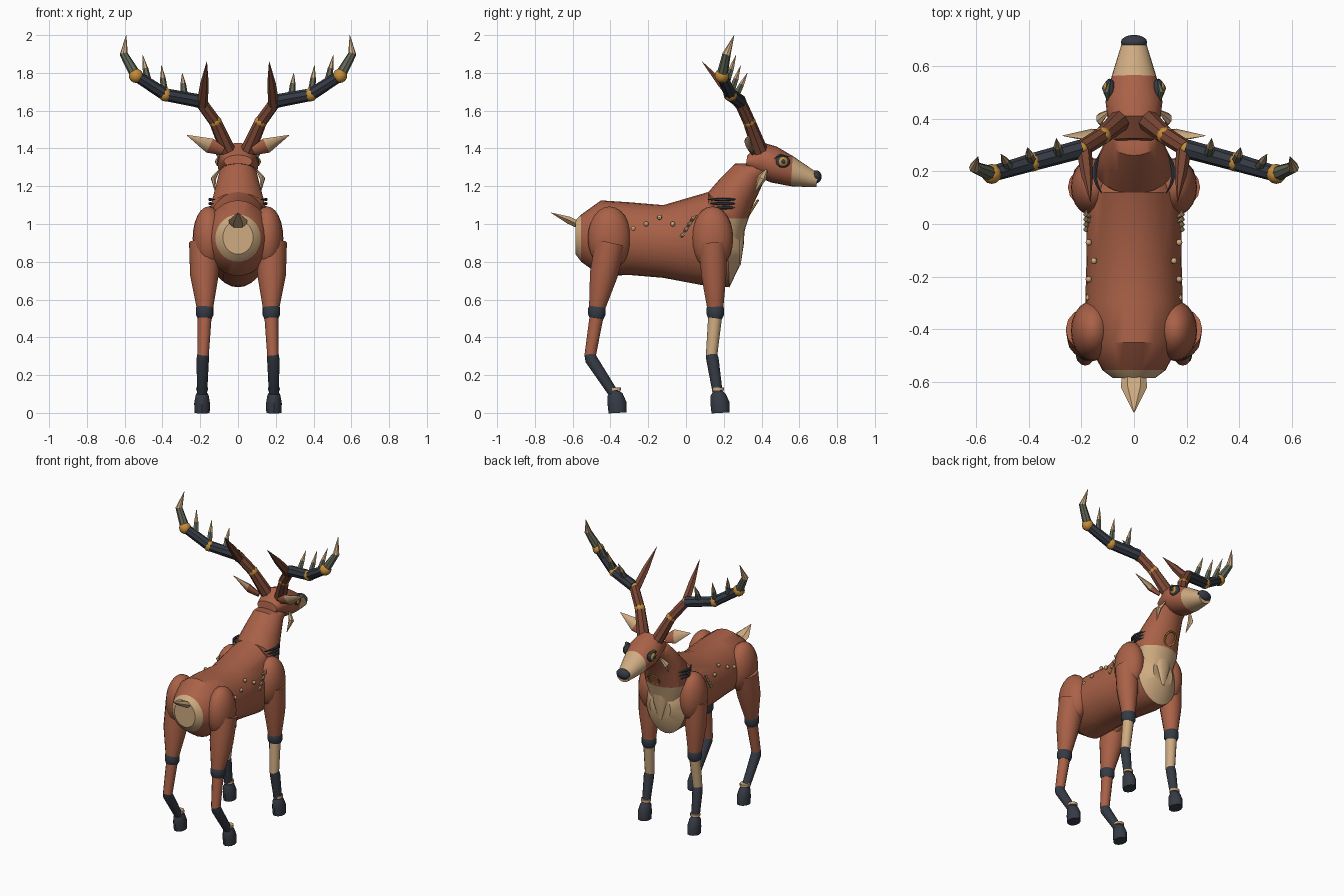
import bpy, bmesh
from math import sin, cos, pi, radians
from mathutils import Vector, Matrix

cube = bpy.data.objects.get("Cube")
if cube:
    bpy.data.objects.remove(cube, do_unlink=True)


def material(name, r, g, b):
    m = bpy.data.materials.new(name)
    m.use_nodes = True
    m.diffuse_color = (r, g, b, 1)
    bsdf = next(n for n in m.node_tree.nodes if n.type == 'BSDF_PRINCIPLED')
    bsdf.inputs["Base Color"].default_value = (r, g, b, 1)
    return m


FUR = material("russet fur", .40, .12, .063)
CREAM = material("cream", .62, .41, .22)
DARK = material("slate", .036, .043, .058)
GOLD = material("gold", .56, .27, .04)
HORN = material("antler brown", .20, .065, .036)
MOSS = material("grey green", .12, .135, .095)


def finish(name, bm, mats, angle=35):
    bmesh.ops.recalc_face_normals(bm, faces=bm.faces)
    me = bpy.data.meshes.new(name)
    bm.to_mesh(me)
    bm.free()
    for m in mats:
        me.materials.append(m)
    ob = bpy.data.objects.new(name, me)
    bpy.context.collection.objects.link(ob)
    bpy.ops.object.select_all(action='DESELECT')
    ob.select_set(True)
    bpy.context.view_layer.objects.active = ob
    bpy.ops.object.shade_smooth_by_angle(angle=radians(angle))
    return ob


def bridge(bm, rings):
    """Skin rings of points; returns the faces of each band."""
    loops = [[bm.verts.new(p) for p in r] for r in rings]
    n = len(loops[0])
    bands = [[bm.faces.new((a[i], a[(i + 1) % n], b[(i + 1) % n], b[i])) for i in range(n)]
             for a, b in zip(loops, loops[1:])]
    bands[0].append(bm.faces.new(loops[0]))
    bands[-1].append(bm.faces.new(loops[-1]))
    return bands


def loft(rings, sides=24):
    """Oval rings, each spanning two points of the side profile with a half width."""
    bm = bmesh.new()
    out = []
    for y0, z0, y1, z1, rx in rings:
        a, b = Vector((0, y0, z0)), Vector((0, y1, z1))
        out.append([(a + b) / 2 + (b - a) / 2 * cos(2 * pi * i / sides)
                    + Vector((rx * sin(2 * pi * i / sides), 0, 0)) for i in range(sides)])
    return bm, bridge(bm, out)


def tube(name, pts, radii, mats, sides=10, flat=1, side=Vector((1, 0, 0)), angle=35):
    """Tapered tube; one material per segment; flat squashes across the side axis."""
    bm = bmesh.new()
    pts = [Vector(p) for p in pts]
    rings = []
    for i, (p, r) in enumerate(zip(pts, radii)):
        d = (pts[min(i + 1, len(pts) - 1)] - pts[max(i - 1, 0)]).normalized()
        u = (side - d * side.dot(d)).normalized()
        v = d.cross(u)
        rings.append([p + r * (u * cos(2 * pi * k / sides) + v * flat * sin(2 * pi * k / sides))
                      for k in range(sides)])
    palette = list(dict.fromkeys(mats))
    for i, band in enumerate(bridge(bm, rings)):
        for f in band:
            f.material_index = palette.index(mats[min(i, len(mats) - 1)])
    return finish(name, bm, palette, angle)


def ball(name, c, r, mat, seg=16):
    bm = bmesh.new()
    bmesh.ops.create_uvsphere(bm, u_segments=seg, v_segments=seg // 2 + 2, radius=1)
    bmesh.ops.transform(bm, matrix=Matrix.Translation(c) @ Matrix.Diagonal((*r, 1)), verts=bm.verts)
    return finish(name, bm, [mat])


# Torso, cream at rump and chest
bm, bands = loft([(-.585, .84, -.585, 1.02, .08), (-.555, .80, -.555, 1.05, .12),
                  (-.45, .725, -.45, 1.125, .175), (-.3, .73, -.3, 1.115, .185),
                  (-.12, .715, -.12, 1.10, .18), (.12, .67, .12, 1.17, .18),
                  (.23, .665, .21, 1.10, .155), (.285, .78, .285, .95, .08)], 28)
for f in bands[0] + bands[-1]:
    f.material_index = 1
finish("torso", bm, [FUR, CREAM])

# Neck, cream bib below a level cut
bm, bands = loft([(.10, .95, .285, .86, .11), (.115, 1.165, .315, .98, .15), (.18, 1.24, .355, 1.1, .125),
                  (.26, 1.32, .41, 1.22, .1), (.32, 1.32, .45, 1.26, .09)])
bmesh.ops.bisect_plane(bm, geom=bm.verts[:] + bm.edges[:] + bm.faces[:],
                       plane_co=(0, 0, 1.03), plane_no=(0, 0, 1))
for f in bm.faces:
    c = f.calc_center_median()
    f.material_index = int(c.z < 1.03 and c.y > .2)
finish("neck", bm, [FUR, CREAM])
tube("chest_tuft", [(0, .29, 1.03), (0, .287, .9), (0, .285, .78)], [.055, .05, .01], [CREAM], 12, .4)

# Head with pale muzzle
bm, bands = loft([(.315, 1.30, .325, 1.365, .075), (.38, 1.25, .41, 1.43, .1),
                  (.45, 1.22, .48, 1.41, .108), (.555, 1.20, .565, 1.36, .085),
                  (.66, 1.195, .675, 1.285, .052), (.69, 1.195, .70, 1.27, .045)])
for f in bands[3] + bands[4]:
    f.material_index = 1
finish("head", bm, [FUR, CREAM])
ball("nose", (0, .69, 1.25), (.05, .028, .034), DARK)

# Tail
tube("tail", [(0, -.56, .99), (0, -.62, 1.02), (0, -.715, 1.06)], [.045, .05, .002], [CREAM], 6, .45)

# Gold ring on the throat
ring = [(.04 * sin(2 * pi * i / 16), .355 + .025 * cos(2 * pi * i / 16), 1.085 + .04 * cos(2 * pi * i / 16))
        for i in range(17)]
tube("throat_ring", ring, [.006] * 17, [GOLD], 6, side=Vector((0, 1, -.6)))

for s, tag in ((1, "left_"), (-1, "right_")):
    def P(x, y, z):
        return (s * x, y, z)

    # Shoulder and haunch
    ball(tag + "shoulder", P(.155, .14, .925), (.085, .11, .168), FUR, 20)
    ball(tag + "haunch", P(.155, -.405, .925), (.085, .115, .168), FUR, 20)

    # Legs: upper, knee band, shin, cannon, ankle ring, hoof
    for leg, shin, hip, knee, hock, foot, r in (
            ("front_", CREAM, .14, .155, .135, .17, .095),
            ("hind_", FUR, -.40, -.472, -.508, -.375, .105)):
        n = tag + leg
        tube(n + "upper_leg", [P(.175, hip, .90), P(.178, (hip + knee) / 2, .73), P(.175, knee, .55)],
             [r * .8, r * .72, .043], [FUR], 14)
        tube(n + "knee_band", [P(.175, knee, .57), P(.176, knee, .555), P(.176, knee, .52), P(.177, knee - .003, .50)],
             [.04, .047, .047, .038], [DARK], 14)
        tube(n + "shin", [P(.176, knee, .52), P(.185, hock, .30)], [.037, .03], [shin], 12)
        tube(n + "cannon", [P(.185, hock, .31), P(.187, hock + .005, .285), P(.19, foot, .09)],
             [.03, .033, .026], [DARK], 12)
        tube(n + "ankle_ring", [P(.19, foot, .135), P(.19, foot, .118)], [.032, .032], [CREAM], 12)
        tube(n + "hoof", [P(.19, foot + .013, 0), P(.19, foot + .01, .05), P(.19, foot, .095), P(.19, foot, .115)],
             [.04, .042, .034, .022], [DARK], 12, 1.2)

    # Ear and cheek tuft
    tube(tag + "ear", [P(.08, .345, 1.385), P(.15, .335, 1.415), P(.27, .335, 1.47)],
         [.025, .046, .002], [FUR, CREAM], 8, .4, Vector((0, -.5, 1)))
    tube(tag + "cheek_tuft", [P(.1, .425, 1.285), P(.13, .40, 1.24), P(.12, .365, 1.17)],
         [.008, .024, .002], [CREAM], 6, .6, Vector((0, 1, 0)))

    # Eye and brow
    ball(tag + "eye_socket", P(.092, .51, 1.33), (.022, .042, .033), DARK)
    ball(tag + "iris", P(.103, .513, 1.33), (.015, .027, .025), GOLD)
    ball(tag + "pupil", P(.112, .515, 1.33), (.009, .014, .014), DARK, 12)
    tube(tag + "brow", [P(.098, .465, 1.345), P(.105, .50, 1.367), P(.09, .55, 1.355)],
         [.003, .012, .002], [MOSS], 6, .6)

    # Neck stripes
    for k in range(3):
        arc = [(-.62 + .25 * k * .5) + i * (1.22 - .12 * k) / 8 for i in range(9)]
        tube(tag + "neck_stripe_" + str(k), [P(.149 * cos(a), .195 + .135 * sin(a), 1.13 - .022 * k) for a in arc],
             [.002 + .007 * sin(pi * i / 8) for i in range(9)], [DARK], 6, side=Vector((0, 0, 1)))

    # Antler beam
    beam = [P(.05, .395, 1.38), P(.12, .335, 1.54), P(.20, .285, 1.65), P(.385, .235, 1.685), P(.54, .19, 1.785)]
    tube(tag + "antler_base", beam[:3], [.042, .033, .032], [HORN], 8, angle=20)
    tube(tag + "antler_beam", beam[2:], [.036, .034, .03], [DARK], 8, side=Vector((0, 1, 0)), angle=20)
    tube(tag + "antler_tip", [beam[4], P(.605, .215, 1.90), P(.592, .255, 2.0)], [.03, .022, .001],
         [MOSS, CREAM], 8, side=Vector((0, 1, 0)), angle=20)
    for k, r in ((1, .036), (2, .036), (3, .038), (4, .04)):
        ball(tag + "antler_bead_" + str(k), beam[k], (r * .95,) * 3 if k != 2 else (.03,) * 3, GOLD, 12)

    # Tines
    tines = [((.19, .285, 1.63), (.165, .085, 1.86), .03, HORN, HORN),
             ((.285, .265, 1.68), (.295, .325, 1.80), .02, MOSS, CREAM),
             ((.39, .24, 1.70), (.405, .29, 1.84), .02, MOSS, CREAM),
             ((.475, .215, 1.75), (.505, .265, 1.895), .02, MOSS, CREAM)]
    for k, (a, b, r, low, high) in enumerate(tines):
        a, b = Vector(P(*a)), Vector(P(*b))
        tube(tag + "tine_" + str(k), [a, a.lerp(b, .5), b], [r, r * .75, .001], [low, high], 6, angle=20)

    # Flank spots and shoulder studs
    for k, (y, z) in enumerate(((-.28, .975), (-.21, 1.0), (-.14, 1.035), (-.07, 1.0))):
        ball(tag + "flank_spot_" + str(k), P(.172 if z < 1.02 else .152, y, z), (.012, .013, .013), CREAM, 8)
    for k in range(4):
        y, z = -.02 + .019 * k, .94 + .03 * k
        tube(tag + "stud_" + str(k), [P(.165, y - .012, z - .012), P(.183, y, z), P(.18, y + .02, z + .018)],
             [.004, .011, .001], [CREAM], 6)
